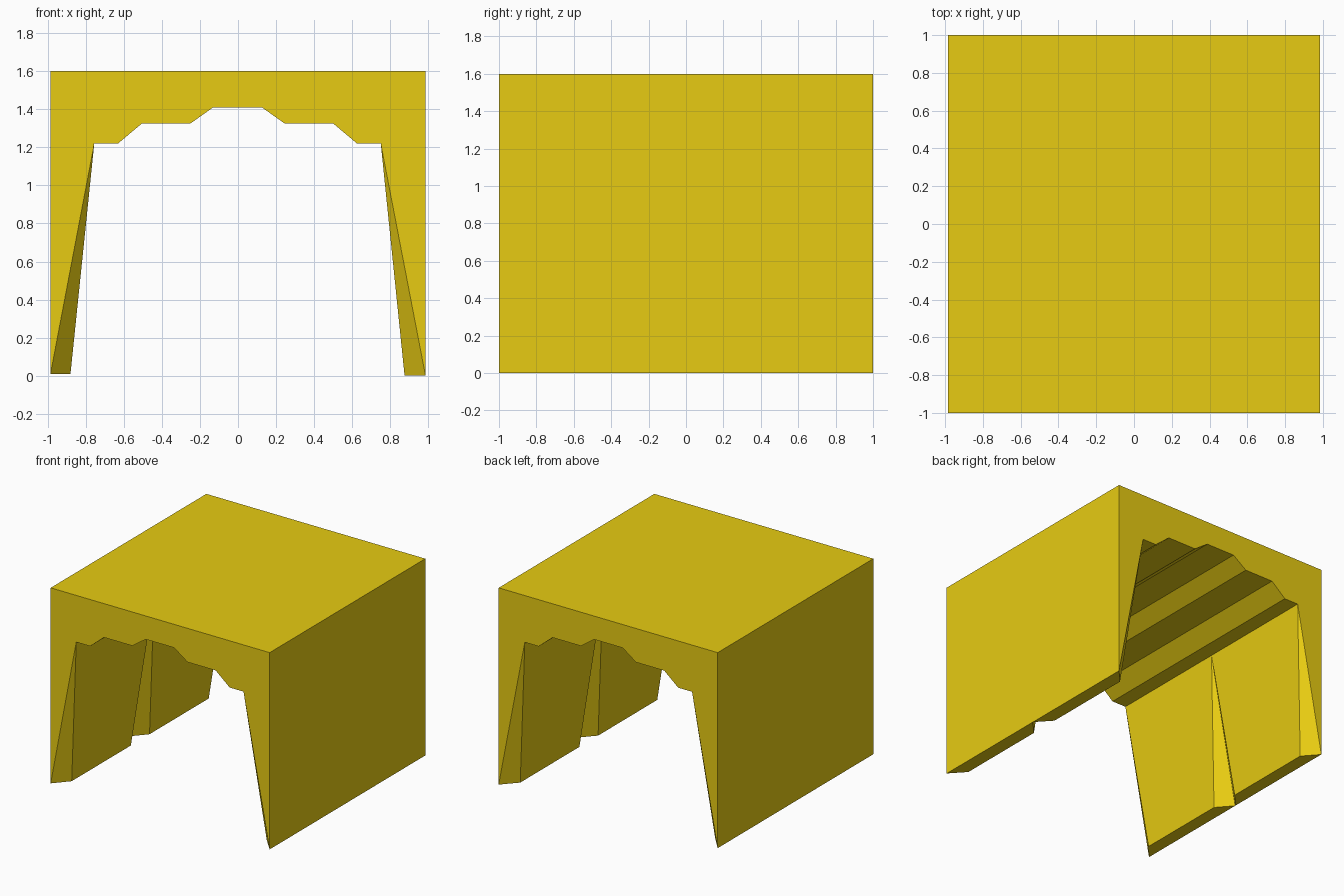
import bpy
import bmesh

if "Cube" in bpy.data.objects:
    bpy.data.objects.remove(bpy.data.objects["Cube"])

W, TOP = 0.985, 1.6      # half width, height
TAPER = 0.12             # how far each foot is cut back at a bay end

# underside of the arch, left springing to right springing
arch = [(-0.755, 1.22), (-0.63, 1.22), (-0.505, 1.325), (-0.25, 1.325),
        (-0.13, 1.41), (0.125, 1.41), (0.245, 1.325), (0.5, 1.325),
        (0.625, 1.22), (0.75, 1.22)]
# per side: outer foot, inner foot, springing point
sides = [((-W, 0.01), (-0.88, 0.01), arch[0]),
         ((W, 0.0), (0.875, 0.0), arch[-1])]

bm = bmesh.new()


def face(*pts):
    bm.faces.new([bm.verts.new(p) for p in pts])


def at(p, y):
    return (p[0], y, p[1])


# two identical bays, each with legs tapering to a thin edge at both ends
for y0, y1 in ((-1, 0), (0, 1)):
    # roof
    face((-W, y0, TOP), (W, y0, TOP), (W, y1, TOP), (-W, y1, TOP))
    # stepped ceiling
    for a, b in zip(arch, arch[1:]):
        face(at(a, y0), at(b, y0), at(b, y1), at(a, y1))
    for outer, inner, spring in sides:
        i0, i1 = y0 + TAPER, y1 - TAPER
        top = (outer[0], TOP)
        # outer wall, inner wall, sole, end facets
        face(at(outer, y0), at(outer, y1), at(top, y1), at(top, y0))
        face(at(inner, i0), at(inner, i1), at(spring, y1), at(spring, y0))
        face(at(outer, y0), at(outer, y1), at(inner, i1), at(inner, i0))
        face(at(outer, y0), at(inner, i0), at(spring, y0))
        face(at(outer, y1), at(inner, i1), at(spring, y1))

# front and back faces
outline = [sides[0][0], (-W, TOP), (W, TOP), sides[1][0]] + arch[::-1]
for y in (-1, 1):
    face(*[at(p, y) for p in outline])

bmesh.ops.remove_doubles(bm, verts=bm.verts, dist=1e-4)
bmesh.ops.recalc_face_normals(bm, faces=bm.faces)

mesh = bpy.data.meshes.new("arched_tunnel_block")
bm.to_mesh(mesh)
bm.free()
block = bpy.data.objects.new("arched_tunnel_block", mesh)
bpy.context.collection.objects.link(block)

yellow = bpy.data.materials.new("yellow")
yellow.diffuse_color = (0.8, 0.6, 0.006, 1)
yellow.use_nodes = True
yellow.node_tree.nodes["Principled BSDF"].inputs["Base Color"].default_value = yellow.diffuse_color
mesh.materials.append(yellow)
